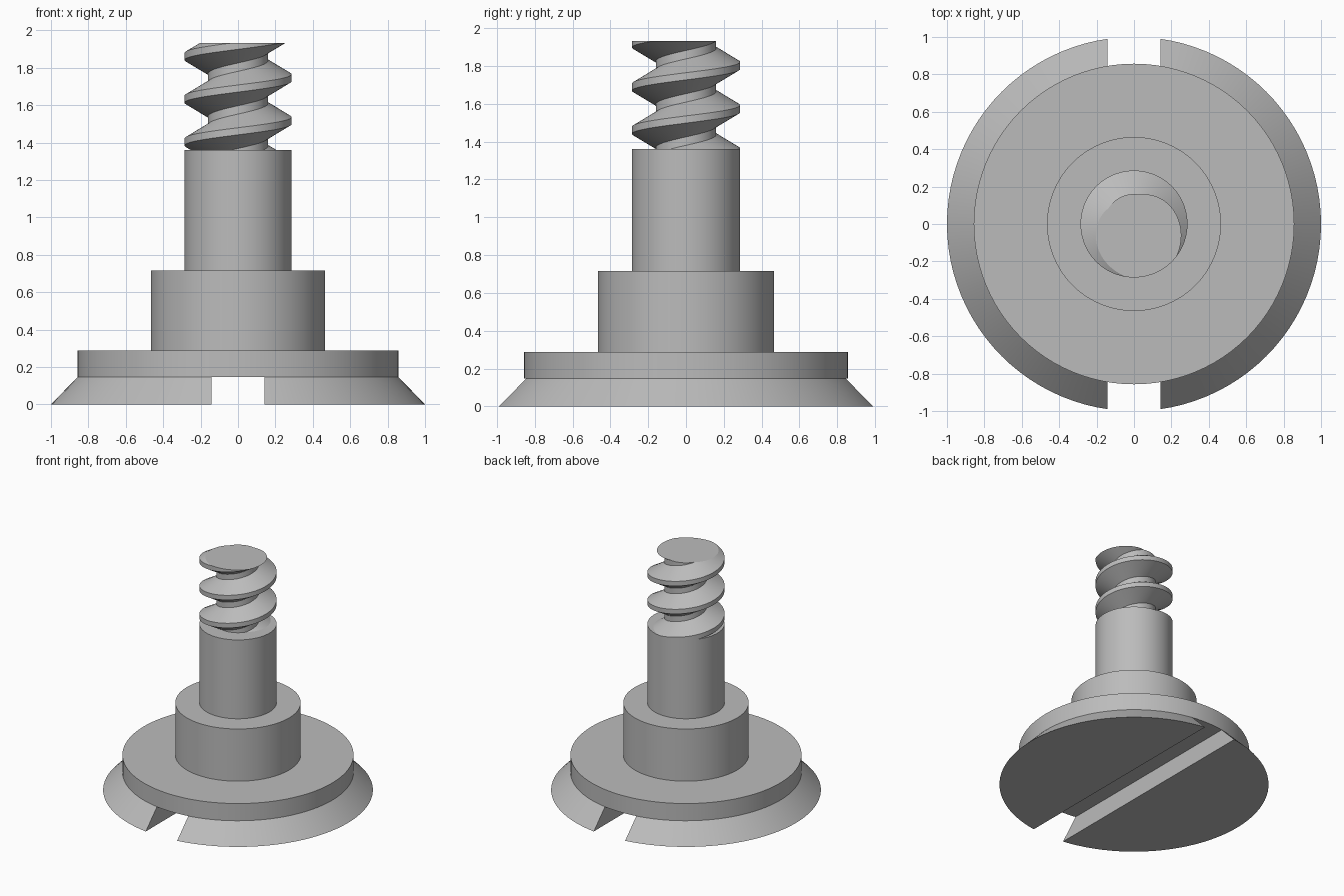
import bpy
import bmesh
from math import sin, cos, pi, radians
from mathutils import Vector

default = bpy.data.objects.get("Cube")
if default:
    bpy.data.objects.remove(default, do_unlink=True)

SIDES = 96
SHANK_R, SHANK_TOP, TOP = 0.286, 1.36, 1.932
FLANGE_Z = 0.147

# Plain grey metal
metal = bpy.data.materials.new("grey metal")
metal.use_nodes = True
grey = (0.5, 0.5, 0.5, 1)
metal.diffuse_color = grey
metal.node_tree.nodes["Principled BSDF"].inputs["Base Color"].default_value = grey


def add_object(name, bm):
    bmesh.ops.recalc_face_normals(bm, faces=bm.faces)
    mesh = bpy.data.meshes.new(name)
    bm.to_mesh(mesh)
    bm.free()
    mesh.materials.append(metal)
    obj = bpy.data.objects.new(name, mesh)
    bpy.context.collection.objects.link(obj)
    return obj


def select_only(obj):
    bpy.ops.object.select_all(action="DESELECT")
    obj.select_set(True)
    bpy.context.view_layer.objects.active = obj


def smooth(obj):
    select_only(obj)
    bpy.ops.object.shade_smooth_by_angle(angle=radians(25))


def lathe(name, profile):
    """Turn (radius, height) points about z and cap both ends."""
    bm = bmesh.new()
    rings = [[bm.verts.new((r * cos(2 * pi * i / SIDES), r * sin(2 * pi * i / SIDES), z))
              for i in range(SIDES)] for r, z in profile]
    for low, high in zip(rings, rings[1:]):
        for i in range(SIDES):
            k = (i + 1) % SIDES
            bm.faces.new((low[i], low[k], high[k], high[i]))
    bm.faces.new(rings[0][::-1])
    bm.faces.new(rings[-1])
    return add_object(name, bm)


# Flared head, flange, collar and shank
body = lathe("head_and_shank", [
    (1, 0), (0.857, FLANGE_Z), (0.857, 0.288), (0.465, 0.288),
    (0.465, 0.715), (SHANK_R, 0.715), (SHANK_R, SHANK_TOP)])

# Driver slot across the underside
bpy.ops.mesh.primitive_cube_add(size=1, location=(0, 0, FLANGE_Z / 2 - 0.25))
cutter = bpy.context.object
cutter.name = "slot_cutter"
cutter.scale = (0.284, 3, FLANGE_Z + 0.5)
cutter.hide_render = True
slot = body.modifiers.new("slot", "BOOLEAN")
slot.operation = "DIFFERENCE"
slot.solver = "EXACT"
slot.object = cutter
select_only(body)
bpy.ops.object.modifier_apply(modifier=slot.name)
bpy.data.objects.remove(cutter, do_unlink=True)
smooth(body)


# Right-handed helical thread, trimmed flat at both ends
def helical_thread(name, pitch, root_r, crest_z):
    section = [(root_r, -0.092), (SHANK_R, -0.019), (SHANK_R, 0.019),
               (root_r, 0.092), (root_r, pitch - 0.092)]
    bm = bmesh.new()
    rows = []
    for i in range(-4 * SIDES, 3 * SIDES + 1):
        a = 2 * pi * i / SIDES
        rows.append([bm.verts.new((r * cos(a), r * sin(a), crest_z + dz + pitch * i / SIDES))
                     for r, dz in section])
    for a, b in zip(rows, rows[1:]):
        for j in range(len(section) - 1):
            bm.faces.new((a[j], b[j], b[j + 1], a[j + 1]))
    bmesh.ops.remove_doubles(bm, verts=bm.verts, dist=0.0001)
    for z, up in ((SHANK_TOP, -1), (TOP, 1)):
        cut = bmesh.ops.bisect_plane(
            bm, geom=bm.verts[:] + bm.edges[:] + bm.faces[:], dist=0.00001,
            plane_co=Vector((0, 0, z)), plane_no=Vector((0, 0, up)), clear_outer=True)
        rim = [e for e in cut["geom_cut"] if isinstance(e, bmesh.types.BMEdge)]
        bmesh.ops.contextual_create(bm, geom=rim)
    return add_object(name, bm)


smooth(helical_thread("thread", pitch=0.2286, root_r=0.16, crest_z=1.746))
